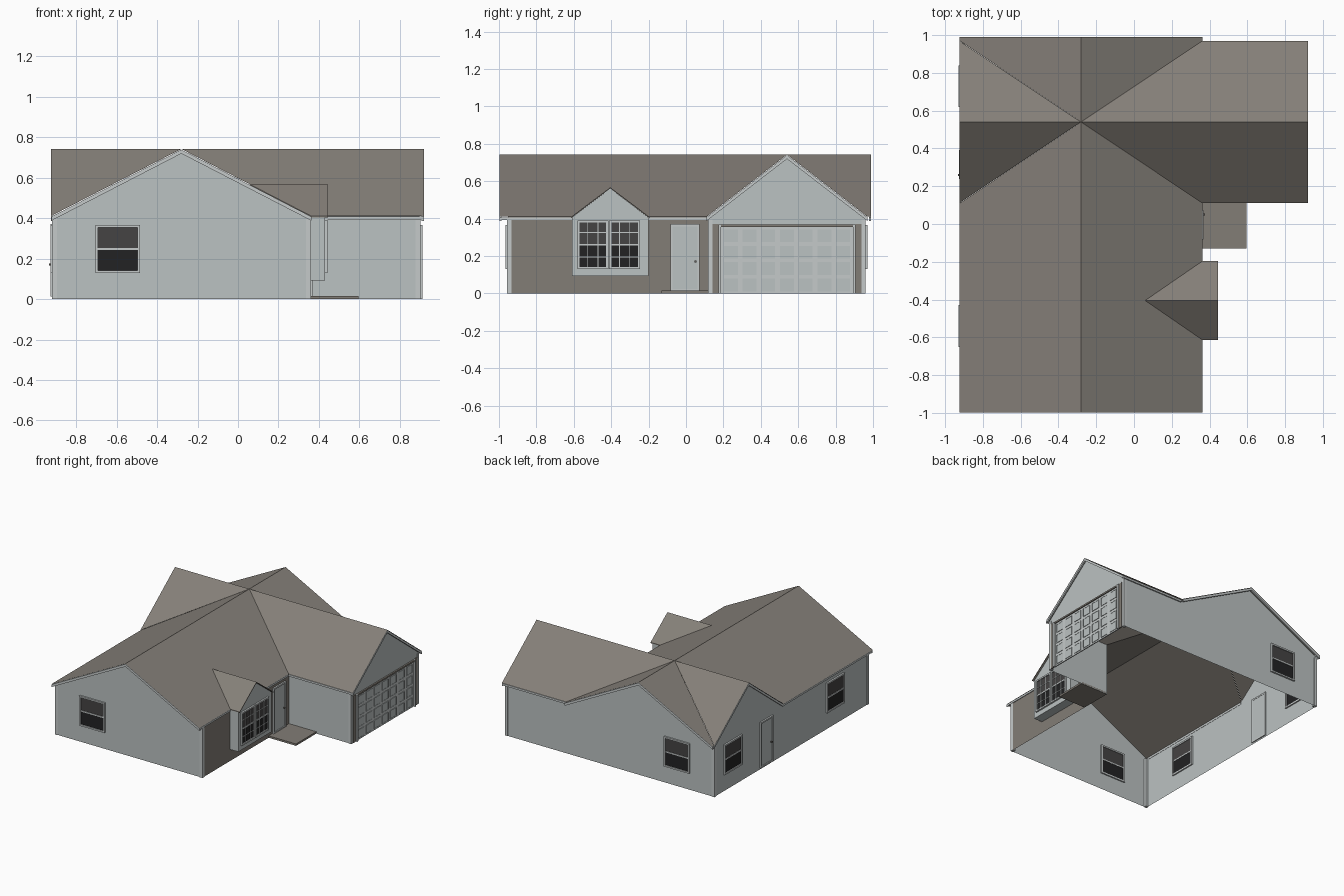
import bpy, bmesh
from math import radians
from mathutils import Matrix, Vector

cube = bpy.data.objects.get("Cube")
if cube:
    bpy.data.objects.remove(cube)


def material(name, r, g, b):
    m = bpy.data.materials.new(name)
    m.use_nodes = True
    m.diffuse_color = (r, g, b, 1)
    bsdf = m.node_tree.nodes["Principled BSDF"]
    bsdf.inputs["Base Color"].default_value = (r, g, b, 1)
    bsdf.inputs["Roughness"].default_value = 0.8
    return m


SIDING = material("siding", .50, .54, .54)
TRIM = material("trim", .56, .59, .59)
BRICK = material("brick", .225, .205, .18)
SHINGLE = material("shingle", .235, .215, .19)
GLASS_TOP = material("upper_glass", .06, .057, .057)
GLASS_LOW = material("lower_glass", .016, .016, .017)
METAL = material("hardware", .12, .11, .1)


class Part:
    """Collects faces with materials, then becomes one object."""

    def __init__(self, matrix=None):
        self.bm = bmesh.new()
        self.mats = []
        self.matrix = matrix or Matrix()

    def face(self, pts, mat):
        if mat not in self.mats:
            self.mats.append(mat)
        f = self.bm.faces.new([self.bm.verts.new(self.matrix @ Vector(p)) for p in pts])
        f.material_index = self.mats.index(mat)

    def prism(self, base, offset, mat):
        top = [Vector(p) + Vector(offset) for p in base]
        self.face(base[::-1], mat)
        self.face(top, mat)
        for i in range(len(base)):
            j = (i + 1) % len(base)
            self.face([base[i], base[j], top[j], top[i]], mat)

    def box(self, x0, x1, y0, y1, z0, z1, mat):
        self.prism([(x0, y0, z0), (x1, y0, z0), (x1, y1, z0), (x0, y1, z0)],
                   (0, 0, z1 - z0), mat)

    def board(self, p, q, depth, inward, mat=TRIM):
        drop = Vector((0, 0, -depth))
        p, q = Vector(p), Vector(q)
        self.prism([p, q, q + drop, p + drop], inward, mat)

    def frame(self, x0, x1, z0, z1, t, y0, y1, mat=TRIM):
        for a, b in ((x0, x0 + t), (x1 - t, x1)):
            self.box(a, b, y0, y1, z0, z1, mat)
        for a, b in ((z0, z0 + t), (z1 - t, z1)):
            self.box(x0 + t, x1 - t, y0, y1, a, b, mat)

    def finish(self, name, fix_normals=True):
        bmesh.ops.remove_doubles(self.bm, verts=self.bm.verts, dist=1e-5)
        if fix_normals:
            bmesh.ops.recalc_face_normals(self.bm, faces=self.bm.faces)
        me = bpy.data.meshes.new(name)
        self.bm.to_mesh(me)
        self.bm.free()
        for m in self.mats:
            me.materials.append(m)
        ob = bpy.data.objects.new(name, me)
        bpy.context.scene.collection.objects.link(ob)


def on_wall(x, y, angle):
    """Local frame: x along the wall, -y outward, z up."""
    return Matrix.Translation((x, y, 0)) @ Matrix.Rotation(radians(angle), 4, 'Z')


# Layout
LEFT, INNER, RIGHT = -.915, .357, .897
FRONT, NOOK, BACK = -.952, .122, .957
RX, RY = -.28, .54            # ridge lines
HX, HY = .643, .43            # roof half spans
EAVE, RIDGE = .41, .742
R_FRONT, R_BACK, R_LEFT, R_RIGHT = -.998, .99, -.925, .92

# Walls: an open L-shaped shell with four gable ends
walls = Part()
plan = [(LEFT, FRONT), (INNER, FRONT), (INNER, NOOK), (RIGHT, NOOK), (RIGHT, BACK), (LEFT, BACK)]
for i, (a, b) in enumerate(zip(plan, plan[1:] + plan[:1])):
    walls.face([(*a, 0), (*b, 0), (*b, EAVE), (*a, EAVE)], BRICK if i == 1 else SIDING)
for y in (FRONT, BACK):
    walls.face([(LEFT, y, EAVE), (INNER, y, EAVE), (RX, y, RIDGE - .006)], SIDING)
for x in (LEFT, RIGHT):
    walls.face([(x, NOOK, EAVE), (x, BACK, EAVE), (x, RY, RIDGE - .006)], SIDING)
walls.finish("walls")

# Roof: two crossing gables meeting in four valleys
roof = Part()
centre = (RX, RY, RIDGE)
for sx, x_end in ((-1, R_LEFT), (1, R_RIGHT)):
    for sy, y_end in ((-1, R_FRONT), (1, R_BACK)):
        ex, ey = RX + sx * HX, RY + sy * HY
        valley = (ex, ey, EAVE)
        roof.face([centre, (RX, y_end, RIDGE), (ex, y_end, EAVE), valley], SHINGLE)
        cross = [centre, (x_end, RY, RIDGE), (x_end, ey, EAVE)]
        roof.face(cross + ([valley] if sx > 0 else []), SHINGLE)
for f in roof.bm.faces:
    f.normal_update()
    if f.normal.z < 0:
        f.normal_flip()
roof.finish("roof", False)

# Rake boards on the gables and fascia along the eaves
trim = Part()
LOW = -.003
for y, inward in ((R_FRONT, .012), (R_BACK, -.012)):
    for s in (-1, 1):
        trim.board((RX, y, RIDGE + LOW), (RX + s * HX, y, EAVE + LOW), .02, (0, inward, 0))
for x, inward in ((R_LEFT, .01), (R_RIGHT, -.012)):
    for s in (-1, 1):
        trim.board((x, RY, RIDGE + LOW), (x, RY + s * HY, EAVE + LOW), .02, (inward, 0, 0))
z = EAVE + LOW
ex, ey = RX + HX, RY - HY
trim.board((-HX + RX, R_FRONT, z), (-HX + RX, ey, z), .015, (.01, 0, 0))
trim.board((ex, R_FRONT, z), (ex, ey, z), .015, (-.01, 0, 0))
trim.board((ex, ey, z), (R_RIGHT, ey, z), .015, (0, .01, 0))
trim.board((ex, RY + HY, z), (R_RIGHT, RY + HY, z), .015, (0, -.01, 0))
trim.finish("roof_trim")

# Corner boards
corners = Part()
for x, y, sx, sy in ((LEFT, FRONT, 1, 1), (INNER, FRONT, -1, 1), (RIGHT, NOOK, -1, 1),
                     (RIGHT, BACK, -1, -1), (LEFT, BACK, 1, -1)):
    xs = sorted((x - sx * .004, x + sx * .02))
    ys = sorted((y - sy * .004, y + sy * .02))
    corners.box(*xs, *ys, 0, EAVE - .012, TRIM)
corners.finish("corner_boards")

# Bay with its own small gable roof
BAY_Y, BAY_W, BAY_X, BAY_PEAK = -.405, .205, .43, .567
bay = Part()
profile = [(INNER - .01, BAY_Y - BAY_W, .092), (INNER - .01, BAY_Y + BAY_W, .092),
           (INNER - .01, BAY_Y + BAY_W, EAVE - .004), (INNER - .01, BAY_Y, BAY_PEAK - .006),
           (INNER - .01, BAY_Y - BAY_W, EAVE - .004)]
bay.prism(profile, (BAY_X - INNER + .01, 0, 0), SIDING)
bay.finish("bay")

bay_roof = Part()
tip = ex - (BAY_PEAK - EAVE) / (RIDGE - EAVE) * HX
for s in (-1, 1):
    edge = BAY_Y + s * (BAY_W + .004)
    bay_roof.prism([(BAY_X + .015, BAY_Y, BAY_PEAK), (tip, BAY_Y, BAY_PEAK),
                    (ex, edge, EAVE), (BAY_X + .015, edge, EAVE)], (0, 0, -.006), SHINGLE)
bay_roof.finish("bay_roof")


def window(name, matrix, w, z0, z1, cols=1, rows=1):
    """Sash window: casing, two panes, meeting rail and optional glazing bars."""
    p = Part(matrix)
    h, mid = w / 2, (z0 + z1) / 2
    p.frame(-h, h, z0, z1, .012, -.013, .01)
    p.box(-h + .01, h - .01, -.005, .005, mid, z1 - .01, GLASS_TOP)
    p.box(-h + .01, h - .01, -.005, .005, z0 + .01, mid, GLASS_LOW)
    p.box(-h + .01, h - .01, -.009, .007, mid - .005, mid + .005, TRIM)
    for i in range(1, cols):
        x = -h + w * i / cols
        p.box(x - .002, x + .002, -.008, .006, z0, z1, TRIM)
    for k in range(1, 2 * rows):
        z = z0 + (z1 - z0) * k / (2 * rows)
        p.box(-h, h, -.008, .006, z - .002, z + .002, TRIM)
    p.finish(name)


SILL, HEAD = .13, .365
window("front_window", on_wall(-.595, FRONT, 0), .22, SILL, HEAD)
window("back_window", on_wall(-.595, BACK, 180), .22, SILL, HEAD)
window("left_front_window", on_wall(LEFT, -.54, -90), .22, SILL, HEAD)
window("left_back_window", on_wall(LEFT, .73, -90), .22, SILL, HEAD)
for side, y in (("front", -.498), ("back", -.328)):
    window("bay_window_" + side, on_wall(BAY_X, y, 90), .165, SILL, .39, 3, 2)


def door(name, matrix, knob_side):
    p = Part(matrix)
    p.frame(-.078, .078, .012, .37, .012, -.012, .008)
    p.box(-.066, .066, -.006, .006, .016, .36, SIDING)
    k = knob_side * .055
    p.box(k - .005, k + .005, -.018, -.006, .165, .175, METAL)
    p.finish(name)


door("entry_door", on_wall(INNER, -.005, 90), 1)
door("left_door", on_wall(LEFT, .315, -90), 1)

# Porch slab
porch = Part()
porch.box(INNER, .595, -.13, NOOK, 0, .015, BRICK)
porch.finish("porch")

# Garage door: slab with raised panels, jambs and brick facing beside it
garage = Part(on_wall(RIGHT, RY, 90))
HALF, TOP = .352, .355
garage.box(-HALF, HALF, -.003, .005, 0, TOP, TRIM)
for c in range(-3, 4):
    for r in range(4):
        x, z = c * .1, .045 + r * .0875
        garage.frame(x - .037, x + .037, z - .034, z + .034, .004, -.007, 0, SIDING)
        garage.box(x - .033, x + .033, -.005, 0, z - .03, z + .03, SIDING)
for s in (-1, 1):
    garage.box(*sorted((s * HALF, s * (HALF + .014))), -.016, .005, 0, TOP + .012, TRIM)
    garage.box(*sorted((s * (HALF + .014), s * .398)), -.006, .002, 0, TOP + .015, BRICK)
garage.box(-HALF, HALF, -.012, .005, TOP, TOP + .012, BRICK)
garage.finish("garage_door")
